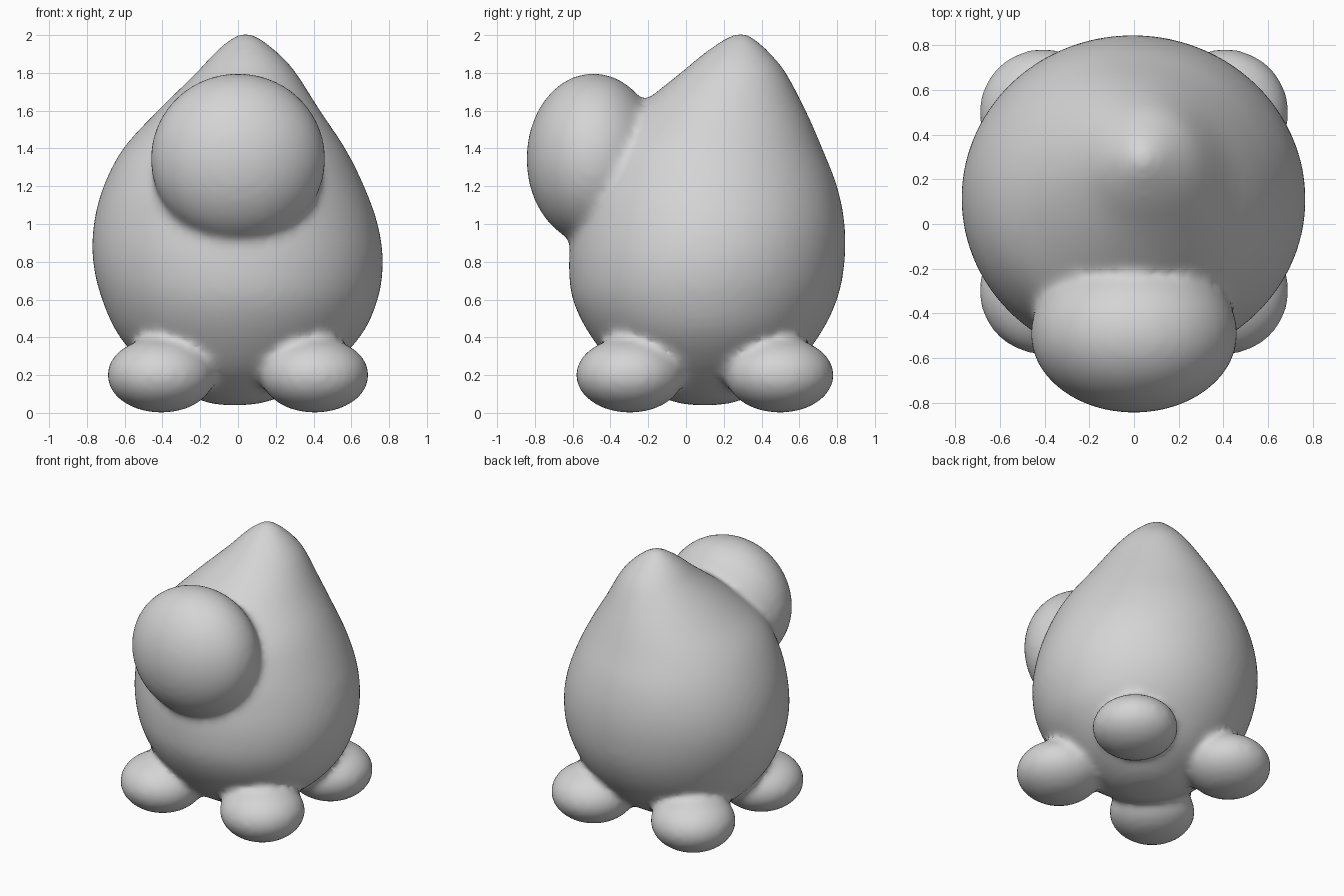
import bpy
import bmesh
from math import sin, cos, tau
from mathutils import Matrix, Vector

cube = bpy.data.objects.get("Cube")
if cube:
    bpy.data.objects.remove(cube, do_unlink=True)

# Clay colour
clay = bpy.data.materials.new("grey clay")
clay.use_nodes = True
colour = (0.66, 0.66, 0.66, 1)
clay.diffuse_color = colour
clay.node_tree.nodes["Principled BSDF"].inputs["Base Color"].default_value = colour

SEGMENTS = 64
STEPS = 4


def catmull(a, b, c, d, t):
    """Smooth blend between rings b and c."""
    return [0.5 * (2 * q + (r - p) * t + (2 * p - 5 * q + 4 * r - s) * t ** 2
                   + (3 * q - p - 3 * r + s) * t ** 3)
            for p, q, r, s in zip(a, b, c, d)]


def add_loft(bm, rings):
    """Closed skin over ellipses given as height, centre x, centre y, radius x, radius y."""
    padded = [rings[0]] + rings + [rings[-1]]
    dense = [rings[0]]
    for i in range(len(rings) - 1):
        dense += [catmull(*padded[i:i + 4], k / STEPS) for k in range(1, STEPS + 1)]
    loops = []
    for z, cx, cy, rx, ry in dense:
        loops.append([bm.verts.new((cx + rx * cos(tau * k / SEGMENTS),
                                    cy + ry * sin(tau * k / SEGMENTS), z))
                      for k in range(SEGMENTS)])
    for low, high in zip(loops, loops[1:]):
        for k in range(SEGMENTS):
            n = (k + 1) % SEGMENTS
            bm.faces.new((low[k], low[n], high[n], high[k]))
    bm.faces.new(loops[0][::-1])
    bm.faces.new(loops[-1])


def add_ellipsoid(bm, centre, radii):
    matrix = Matrix.Translation(centre) @ Matrix.Diagonal(Vector(radii)).to_4x4()
    bmesh.ops.create_uvsphere(bm, u_segments=48, v_segments=32, radius=1, matrix=matrix)


bm = bmesh.new()

# Egg-shaped trunk with its tip leaning back
add_loft(bm, [
    (0.04, -0.02, 0.1, 0.05, 0.05),
    (0.07, -0.01, 0.1, 0.2, 0.2),
    (0.2, 0, 0.1, 0.44, 0.43),
    (0.4, 0.01, 0.1, 0.635, 0.6),
    (0.6, 0.01, 0.1, 0.73, 0.7),
    (0.8, 0, 0.11, 0.768, 0.73),
    (1.0, -0.012, 0.12, 0.752, 0.72),
    (1.2, -0.022, 0.12, 0.69, 0.68),
    (1.4, -0.02, 0.125, 0.588, 0.597),
    (1.6, 0.005, 0.18, 0.43, 0.455),
    (1.8, 0.043, 0.25, 0.265, 0.28),
    (1.9, 0.045, 0.27, 0.175, 0.18),
    (1.98, 0.04, 0.285, 0.08, 0.08),
    (2.01, 0.04, 0.29, 0.02, 0.02),
])

# Round head on the front
add_ellipsoid(bm, (0, -0.49, 1.345), (0.463, 0.355, 0.453))

# Four flattened feet
for sx in (-1, 1):
    for sy in (-1, 1):
        add_ellipsoid(bm, (0.407 * sx, 0.1 + 0.397 * sy, 0.2), (0.287, 0.287, 0.2))

mesh = bpy.data.meshes.new("creature_body")
bm.to_mesh(mesh)
bm.free()
mesh.materials.append(clay)
body = bpy.data.objects.new("creature_body", mesh)
bpy.context.collection.objects.link(body)

# Fuse the parts into one skin and soften the joints
fuse = body.modifiers.new("fuse", "REMESH")
fuse.mode = "VOXEL"
fuse.voxel_size = 0.025
fuse.use_smooth_shade = True
soften = body.modifiers.new("soften", "SMOOTH")
soften.factor = 0.5
soften.iterations = 12
